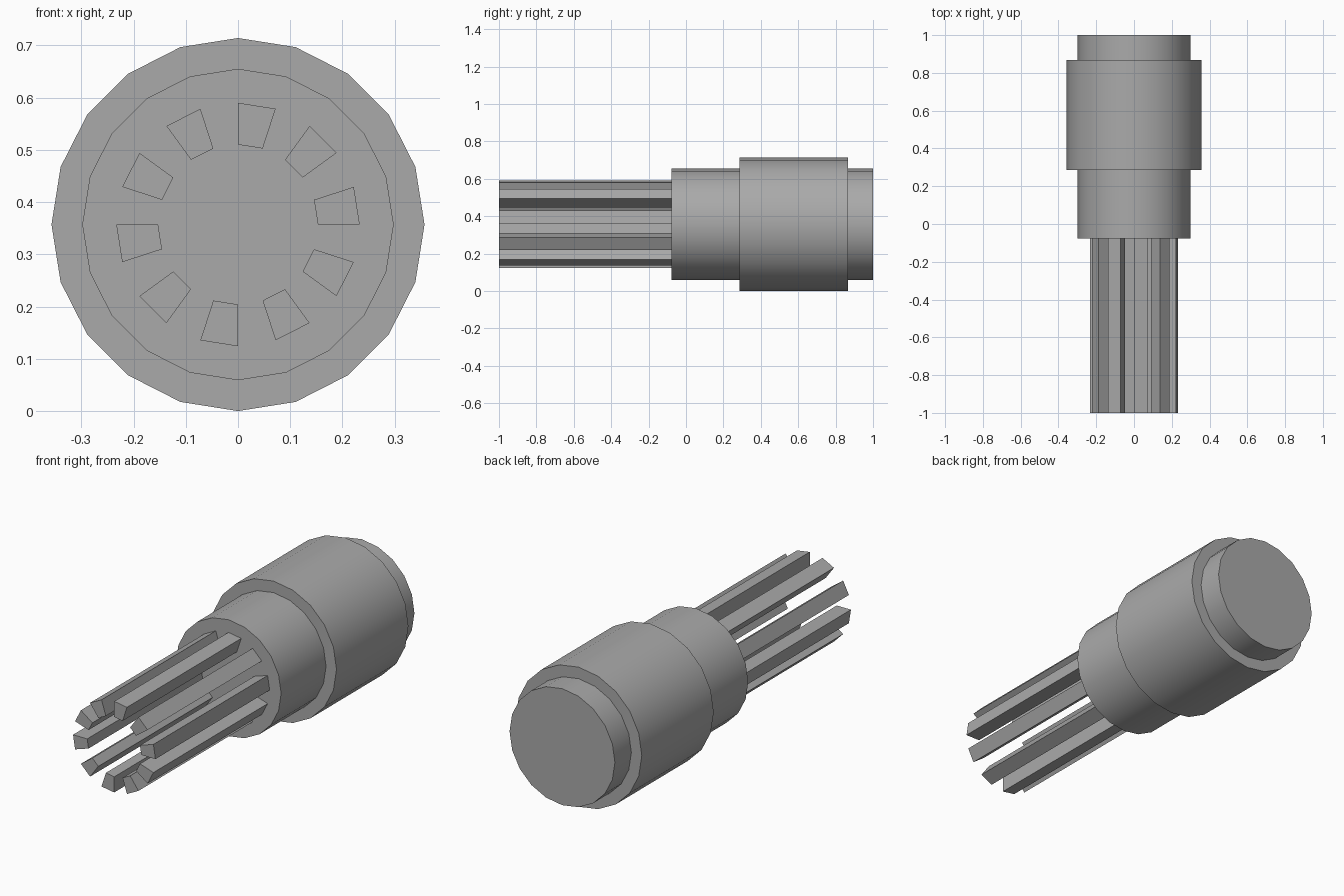
import bpy
import bmesh
from math import sin, cos, radians

if "Cube" in bpy.data.objects:
    bpy.data.objects.remove(bpy.data.objects["Cube"], do_unlink=True)

SIDES = 20
STEP = 360 / SIDES
AXIS_Z = 0.357

grey = bpy.data.materials.new("mid_grey")
grey.use_nodes = True
grey.diffuse_color = (0.4, 0.4, 0.4, 1)
grey.node_tree.nodes["Principled BSDF"].inputs["Base Color"].default_value = (0.4, 0.4, 0.4, 1)


def polar(radius, index, y):
    """Point around the long axis, counted clockwise from the top."""
    a = radians(index * STEP)
    return (radius * sin(a), y, AXIS_Z + radius * cos(a))


def finish(name, bm, smooth=False):
    bmesh.ops.recalc_face_normals(bm, faces=bm.faces)
    mesh = bpy.data.meshes.new(name)
    bm.to_mesh(mesh)
    bm.free()
    mesh.materials.append(grey)
    obj = bpy.data.objects.new(name, mesh)
    bpy.context.collection.objects.link(obj)
    if smooth:
        bpy.ops.object.select_all(action="DESELECT")
        obj.select_set(True)
        bpy.context.view_layer.objects.active = obj
        bpy.ops.object.shade_smooth_by_angle(angle=radians(30))
    return obj


# Stepped body: narrow collar, wide barrel, narrow end cap
profile = [(0.298, -0.077), (0.298, 0.286), (0.357, 0.286),
           (0.357, 0.867), (0.298, 0.867), (0.298, 1.0)]
bm = bmesh.new()
rings = [[bm.verts.new(polar(r, i, y)) for i in range(SIDES)] for r, y in profile]
for a, b in zip(rings, rings[1:]):
    for i in range(SIDES):
        j = (i + 1) % SIDES
        bm.faces.new((a[i], a[j], b[j], b[i]))
bm.faces.new(rings[0])
bm.faces.new(rings[-1])
finish("stepped_body", bm, smooth=True)

# Ring of prongs, one on every second segment
for k in range(0, SIDES, 2):
    bm = bmesh.new()
    ends = []
    for y in (-1.0, -0.077):
        ends.append([bm.verts.new(polar(r, i, y)) for r, i in
                     ((0.153, k), (0.233, k), (0.233, k + 1), (0.153, k + 1))])
    front, back = ends
    bm.faces.new(front)
    bm.faces.new(back)
    for i in range(4):
        j = (i + 1) % 4
        bm.faces.new((front[i], front[j], back[j], back[i]))
    finish(f"prong_{k // 2 + 1}", bm)
